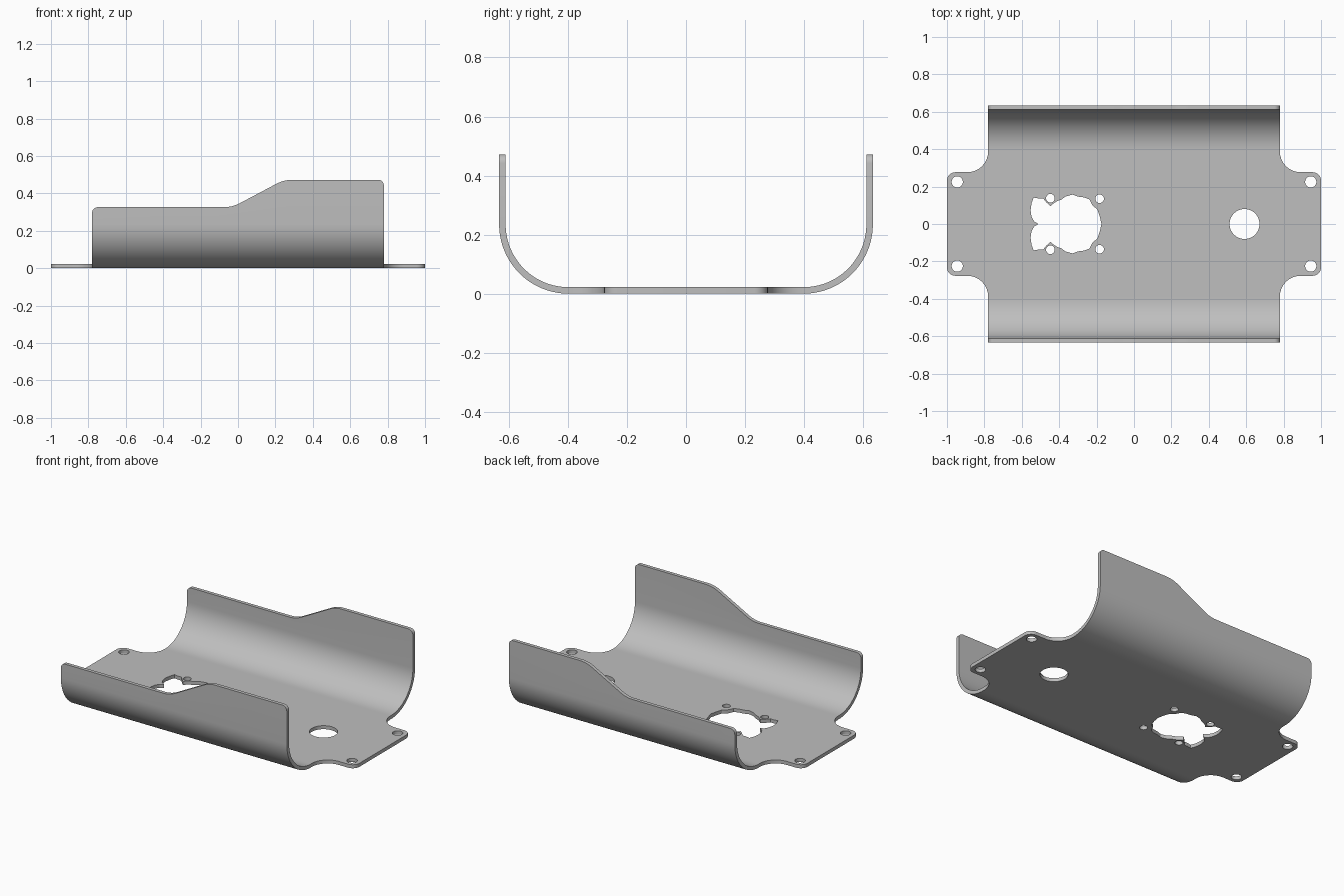
import bpy, bmesh, math
from mathutils import Vector

if "Cube" in bpy.data.objects:
    bpy.data.objects.remove(bpy.data.objects["Cube"])

T = 0.022            # sheet thickness
W = 0.633            # half width
R = 0.235            # outer bend radius
L = 0.78             # half length of the side walls
TAB = 0.277          # half width of the end tabs
Y0 = W - R           # where the bend starts
ARC = R * math.pi / 2
STEPS = 20           # bend segments


def rounded(corners, steps=8):
    """Closed polygon from (x, y, radius) corners, with the corners filleted."""
    out = []
    n = len(corners)
    for i, (x, y, r) in enumerate(corners):
        p = Vector((x, y))
        a = (Vector(corners[i - 1][:2]) - p).normalized()
        b = (Vector(corners[(i + 1) % n][:2]) - p).normalized()
        half = math.acos(max(-1, min(1, a.dot(b)))) / 2
        c = p + (a + b).normalized() * (r / math.sin(half))
        t = r / math.tan(half)
        u, v = p + a * t - c, p + b * t - c
        sweep = math.atan2(u.x * v.y - u.y * v.x, u.dot(v))
        start = math.atan2(u.y, u.x)
        for k in range(steps + 1):
            g = start + sweep * k / steps
            out.append((c.x + r * math.cos(g), c.y + r * math.sin(g)))
    return out


def circle(x, y, r, n=32):
    return [(x + r * math.cos(2 * math.pi * k / n),
             y + r * math.sin(2 * math.pi * k / n)) for k in range(n)]


def unfolded(z):
    """Distance across the flat sheet that ends up at wall height z."""
    return Y0 + ARC + z - R


def fold(co):
    """Bend a point of the flat sheet up into the U-shaped section."""
    x, s, h = co
    side, d = (1 if s >= 0 else -1), abs(s) - Y0
    if d <= 0:
        return Vector((x, s, h))
    a = min(d, ARC) / R
    r = R - h
    return Vector((x, side * (Y0 + r * math.sin(a)), R - r * math.cos(a) + max(0, d - ARC)))


# Flat sheet outline: end tabs, concave fillets, and stepped side walls
high, low = unfolded(0.472), unfolded(0.326)
upper = [(1, TAB, 0.045), (L, TAB, 0.11), (L, high, 0.03), (0.245, high, 0.18),
         (-0.03, low, 0.18), (-L, low, 0.03), (-L, TAB, 0.11), (-1, TAB, 0.045)]
loops = [rounded(upper + [(x, -y, r) for x, y, r in reversed(upper)])]

# Holes: mounting holes, round opening, and the lobed opening
loops.append(circle(0.591, 0, 0.08, 48))
for s in (-1, 1):
    loops += [circle(-0.945, s * 0.225, 0.03), circle(0.945, s * 0.225, 0.03),
              circle(-0.447, s * 0.138, 0.023), circle(-0.184, s * 0.135, 0.023)]
lobe = [(-0.174, 0), (-0.183, 0.04), (-0.195, 0.077), (-0.222, 0.099), (-0.238, 0.131),
        (-0.265, 0.142), (-0.297, 0.146), (-0.329, 0.157), (-0.366, 0.147), (-0.388, 0.131),
        (-0.414, 0.121), (-0.430, 0.110), (-0.446, 0.095), (-0.470, 0.117), (-0.486, 0.137),
        (-0.505, 0.136), (-0.537, 0.141), (-0.548, 0.110), (-0.553, 0.072), (-0.548, 0.040),
        (-0.534, 0.014), (-0.511, 0)]
loops.append(lobe + [(x, -y) for x, y in reversed(lobe[1:-1])])

# Fill the sheet between the outline and the holes
bm = bmesh.new()
edges = []
for pts in loops:
    vs = [bm.verts.new((x, y, 0)) for x, y in pts]
    edges += [bm.edges.new((vs[i - 1], vs[i])) for i in range(len(vs))]
bmesh.ops.triangle_fill(bm, edges=edges, use_beauty=False, use_dissolve=False, normal=(0, 0, 1))

# Cut bend lines across the sheet
for k in range(STEPS + 1):
    for s in (-1, 1):
        bmesh.ops.bisect_plane(bm, geom=bm.verts[:] + bm.edges[:] + bm.faces[:], dist=1e-5,
                               plane_co=(0, s * (Y0 + ARC * k / STEPS), 0), plane_no=(0, 1, 0))

# Thicken, then fold up the side walls
new = bmesh.ops.extrude_face_region(bm, geom=bm.faces[:], use_keep_orig=True)["geom"]
for v in new:
    if isinstance(v, bmesh.types.BMVert):
        v.co.z = T
bmesh.ops.recalc_face_normals(bm, faces=bm.faces[:])
for v in bm.verts:
    v.co = fold(v.co)

mesh = bpy.data.meshes.new("bent_tray")
bm.to_mesh(mesh)
bm.free()
tray = bpy.data.objects.new("bent_tray", mesh)
bpy.context.collection.objects.link(tray)

# Finish
metal = bpy.data.materials.new("grey_metal")
metal.diffuse_color = (0.52, 0.52, 0.52, 1)
metal.use_nodes = True
metal.node_tree.nodes["Principled BSDF"].inputs["Base Color"].default_value = metal.diffuse_color
mesh.materials.append(metal)
bpy.context.view_layer.objects.active = tray
tray.select_set(True)
bpy.ops.object.shade_smooth_by_angle(angle=math.radians(30))
